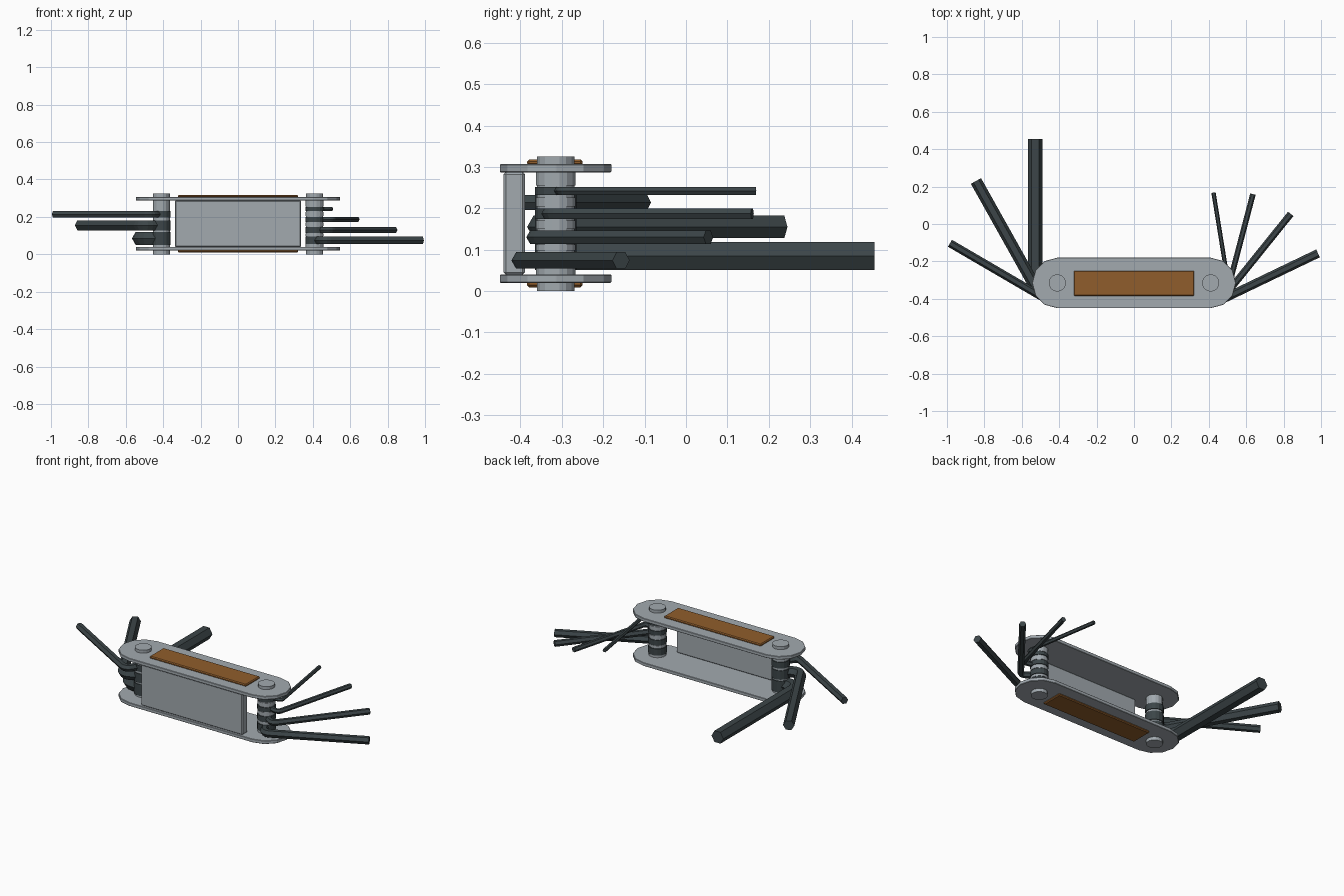
import bpy, bmesh, math
from mathutils import Vector

if "Cube" in bpy.data.objects:
    bpy.data.objects.remove(bpy.data.objects["Cube"])


def material(name, rgb):
    m = bpy.data.materials.new(name)
    m.diffuse_color = (*rgb, 1)
    m.use_nodes = True
    m.node_tree.nodes["Principled BSDF"].inputs["Base Color"].default_value = m.diffuse_color
    return m


STEEL = material("brushed steel", (0.36, 0.40, 0.43))
DARK = material("dark key steel", (0.045, 0.06, 0.065))
BROWN = material("brown inlay", (0.28, 0.11, 0.025))
PIN_X, PIN_Y = 0.41, -0.315


def finish(name, bm, mat, bevel=0):
    bmesh.ops.recalc_face_normals(bm, faces=bm.faces)
    me = bpy.data.meshes.new(name)
    bm.to_mesh(me)
    bm.free()
    me.materials.append(mat)
    ob = bpy.data.objects.new(name, me)
    bpy.context.collection.objects.link(ob)
    if bevel:
        mod = ob.modifiers.new("bevel", "BEVEL")
        mod.width = bevel
        mod.segments = 1
    return ob


def prism(name, outline, z0, z1, mat, bevel=0):
    bm = bmesh.new()
    face = bm.faces.new([bm.verts.new((x, y, z0)) for x, y in outline])
    ext = bmesh.ops.extrude_face_region(bm, geom=[face])["geom"]
    bmesh.ops.translate(bm, vec=(0, 0, z1 - z0),
                        verts=[v for v in ext if isinstance(v, bmesh.types.BMVert)])
    return finish(name, bm, mat, bevel)


def rect(x, y0, y1):
    return [(-x, y0), (x, y0), (x, y1), (-x, y1)]


def circle(x, r, n=16):
    return [(x + r * math.cos(2 * math.pi * (i + 0.5) / n),
             PIN_Y + r * math.sin(2 * math.pi * (i + 0.5) / n)) for i in range(n)]


def hex_key(name, side, tip, offset, z, half):
    """Bent hex bar: short leg from the pin, rounded elbow, long leg to the tip."""
    r = half / math.cos(math.pi / 6)
    pin = Vector((PIN_X, PIN_Y))
    rel = Vector(tip) - pin
    a = math.atan2(rel.y, rel.x) + math.asin(offset / rel.length)
    along = Vector((math.cos(a), math.sin(a)))
    out = Vector((along.y, -along.x))
    bend = r * 1.5
    centre = pin + out * (offset - bend) + along * bend
    # path points with their horizontal normals
    path = [(pin + out * 0.02, along)]
    for i in range(5):
        t = i / 4 * math.pi / 2
        n = along * math.cos(t) - out * math.sin(t)
        path.append((centre - n * bend, n))
    path.append((Vector(tip), -out))
    bm = bmesh.new()
    rings = []
    for p, n in path:
        ring = []
        for k in range(6):
            c, s = math.cos(k * math.pi / 3), math.sin(k * math.pi / 3)
            q = p + n * (r * c)
            ring.append(bm.verts.new((side * q.x, q.y, z + r * s)))
        rings.append(ring)
    for A, B in zip(rings, rings[1:]):
        for k in range(6):
            bm.faces.new((A[k], A[(k + 1) % 6], B[(k + 1) % 6], B[k]))
    bm.faces.new(rings[0])
    bm.faces.new(rings[-1])
    finish(name, bm, DARK)
    # eye that wraps the pin
    prism(name + "_eye", circle(side * PIN_X, 0.051), z - half, z + half, DARK)


# Side plates with rounded ends
plate = []
for side, start in ((1, -90), (-1, 90)):
    for i in range(7):
        t = math.radians(start + 30 * i)
        plate.append((side * PIN_X + 0.135 * math.cos(t), PIN_Y + 0.135 * math.sin(t)))
prism("bottom_plate", plate, 0.02, 0.04, STEEL, 0.002)
prism("top_plate", plate, 0.287, 0.307, STEEL, 0.002)

# Inlays and the front spacer block
prism("top_inlay", rect(0.322, -0.384, -0.25), 0.303, 0.318, BROWN, 0.005)
prism("bottom_inlay", rect(0.322, -0.384, -0.25), 0.009, 0.024, BROWN, 0.005)
prism("front_spacer", rect(0.338, -0.441, -0.389), 0.039, 0.288, STEEL, 0.006)

# Pins and the washers stacked between the keys
for label, side in (("left", -1), ("right", 1)):
    prism(label + "_pin", circle(side * PIN_X, 0.046), 0.0, 0.325, STEEL)
for i, (z0, z1) in enumerate(((0.04, 0.054), (0.098, 0.112), (0.15, 0.17),
                              (0.204, 0.226), (0.255, 0.287))):
    prism(f"washer_{i + 1}", circle(PIN_X, 0.049), z0, z1, STEEL)

# Hex keys: side, tip (as on the right side), elbow offset, height, half thickness
KEYS = [
    (1, (0.425, 0.168), 0.092, 0.242, 0.010),
    (1, (0.636, 0.160), 0.098, 0.187, 0.013),
    (1, (0.838, 0.054), 0.102, 0.130, 0.016),
    (1, (0.984, -0.157), 0.106, 0.074, 0.020),
    (-1, (0.984, -0.103), 0.106, 0.214, 0.0185),
    (-1, (0.845, 0.230), 0.113, 0.155, 0.027),
    (-1, (0.528, 0.455), 0.118, 0.085, 0.034),
]
for i, k in enumerate(KEYS):
    hex_key(f"hex_key_{i + 1}", *k)
